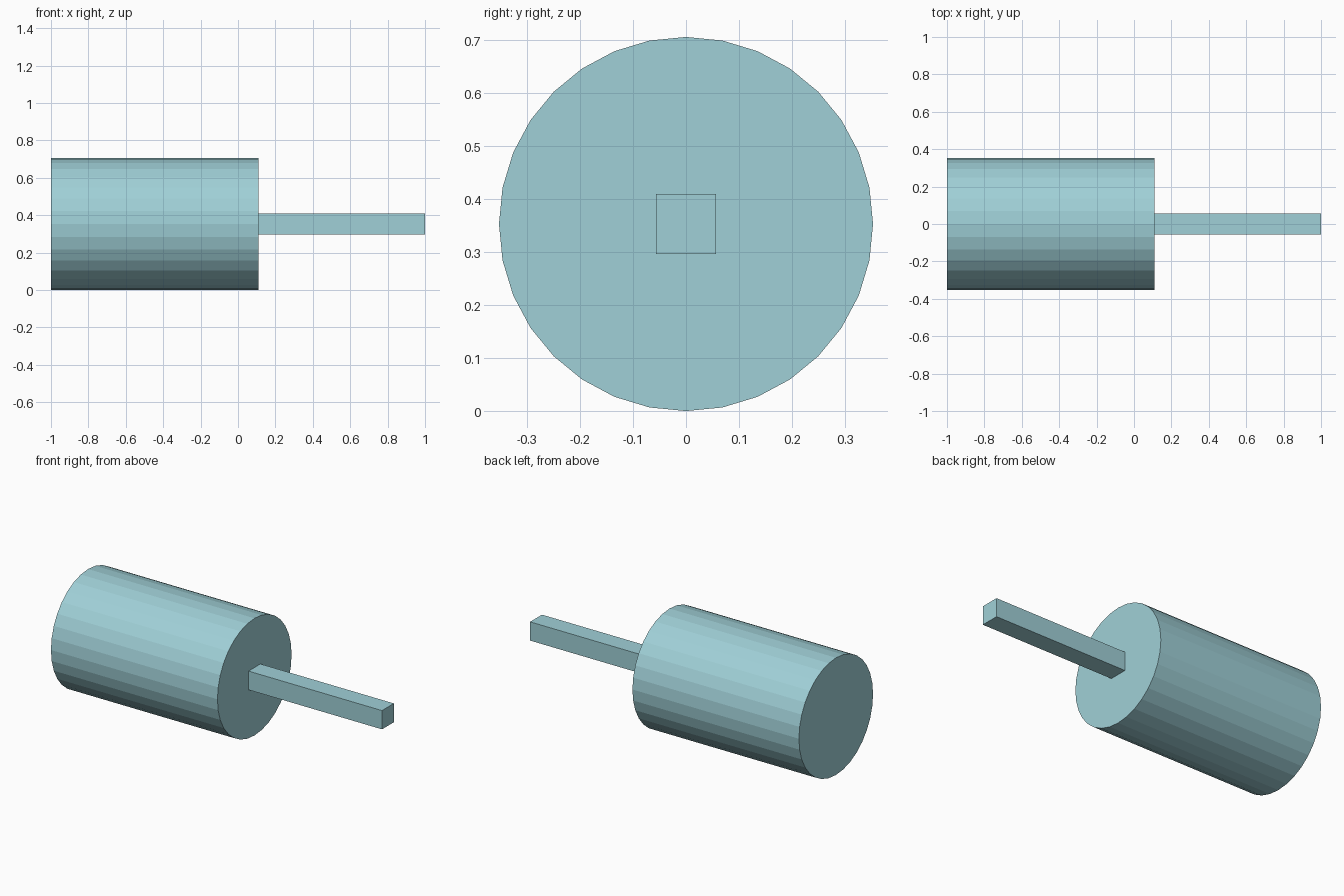
import bpy
import math

if "Cube" in bpy.data.objects:
    bpy.data.objects.remove(bpy.data.objects["Cube"])

RADIUS = 0.353          # barrel radius, also the axis height
BARREL_END = 0.11       # x where the barrel stops and the handle starts
HANDLE = 0.113          # handle thickness

mat = bpy.data.materials.new("pale_teal")
mat.diffuse_color = (0.35, 0.63, 0.68, 1.0)
mat.use_nodes = True
mat.node_tree.nodes["Principled BSDF"].inputs["Base Color"].default_value = mat.diffuse_color


def finish(name):
    """Name the active object, apply its transform and colour it."""
    obj = bpy.context.object
    obj.name = name
    bpy.ops.object.transform_apply(location=False, rotation=True, scale=True)
    obj.data.materials.append(mat)
    return obj


# Barrel: 32-sided flat-shaded cylinder lying along x
bpy.ops.mesh.primitive_cylinder_add(
    vertices=32, radius=RADIUS, depth=1 + BARREL_END,
    location=((BARREL_END - 1) / 2, 0, RADIUS),
    rotation=(0, math.pi / 2, 0))
finish("barrel")

# Handle: square bar out of the barrel's end
bpy.ops.mesh.primitive_cube_add(
    size=1, location=((1 + BARREL_END) / 2, 0, RADIUS))
bpy.context.object.scale = (1 - BARREL_END, HANDLE, HANDLE)
finish("handle")
